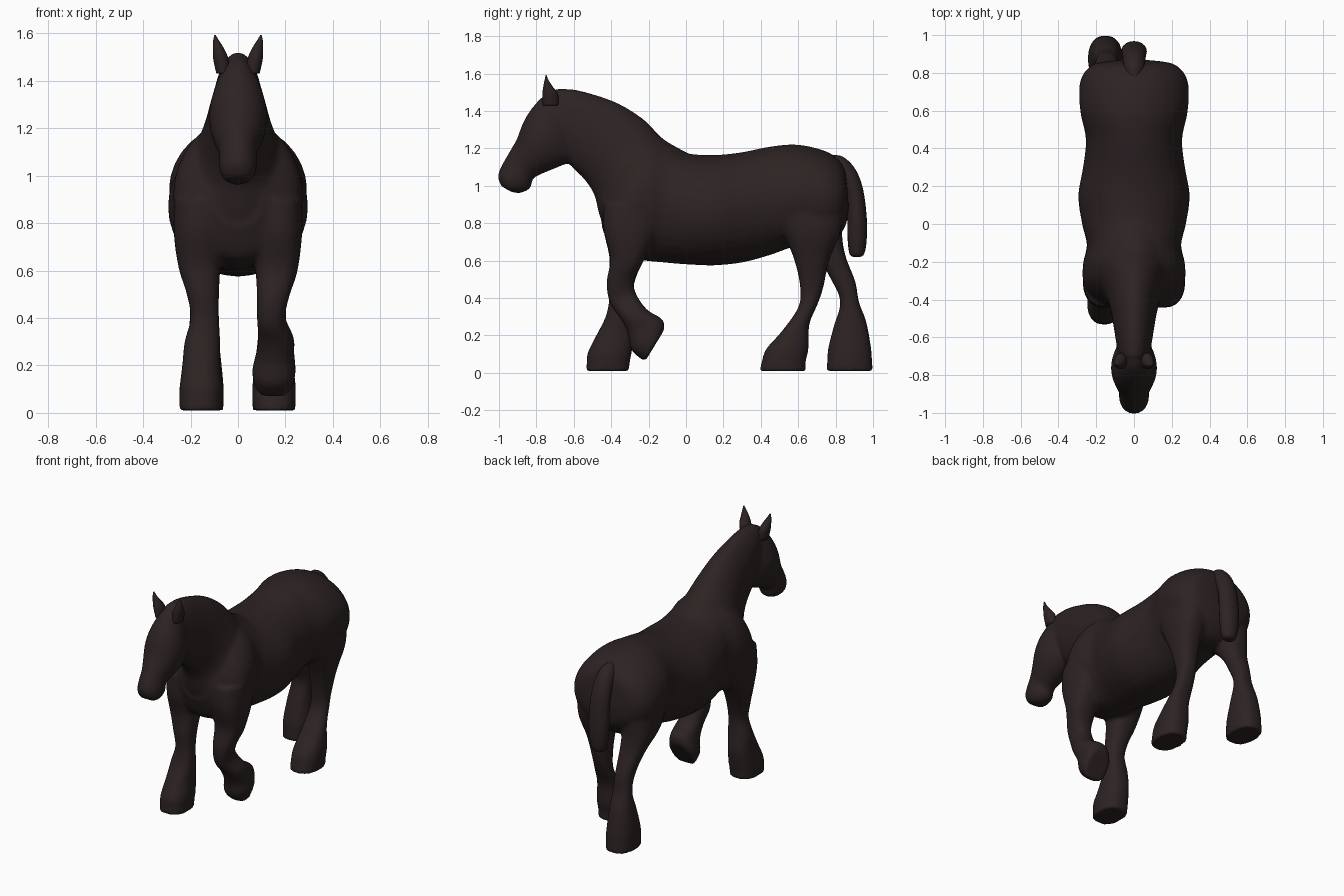
import bpy, bmesh, math
from mathutils import Vector

coat = bpy.data.materials.new("dark brown coat")
coat.diffuse_color = (0.026, 0.0165, 0.0165, 1)


def spline(a, b, c, d, t):
    """Catmull-Rom value between b and c."""
    return 0.5 * (2 * b + (c - a) * t + (2 * a - 5 * b + 4 * c - d) * t * t
                  + (3 * b - a - 3 * c + d) * t ** 3)


def loft(bm, sections, steps=5, sides=32, power=1.0):
    """Closed tube; section = (y1, z1, y2, z2, centre x, half width)."""
    secs = [Vector(s) for s in sections]
    secs = [secs[0]] + secs + [secs[-1]]
    rows = []
    for i in range(1, len(secs) - 2):
        rows += [spline(*secs[i - 1:i + 3], k / steps) for k in range(steps)]
    rows.append(secs[-1])
    rings = []
    for y1, z1, y2, z2, x, w in rows:
        ring = []
        for k in range(sides):
            a = 2 * math.pi * k / sides
            c, s = (math.copysign(abs(f) ** power, f) for f in (math.cos(a), math.sin(a)))
            ring.append(bm.verts.new((x + w * s, (y1 + y2) / 2 + (y1 - y2) / 2 * c,
                                      (z1 + z2) / 2 + (z1 - z2) / 2 * c)))
        rings.append(ring)
    for r, q in zip(rings, rings[1:]):
        for k in range(sides):
            n = (k + 1) % sides
            bm.faces.new((r[k], r[n], q[n], q[k]))
    bm.faces.new(rings[0][::-1])
    bm.faces.new(rings[-1])


def finish(bm, name):
    bmesh.ops.recalc_face_normals(bm, faces=bm.faces)
    mesh = bpy.data.meshes.new(name)
    bm.to_mesh(mesh)
    bm.free()
    mesh.materials.append(coat)
    mesh.shade_smooth()
    ob = bpy.data.objects.new(name, mesh)
    bpy.context.collection.objects.link(ob)
    return ob


body = bmesh.new()

# Barrel, from rump to chest
loft(body, [
    (.86, 1.02, .87, .88, 0, .10),
    (.84, 1.11, .845, .77, 0, .22),
    (.76, 1.18, .75, .68, 0, .285),
    (.60, 1.22, .60, .68, 0, .285),
    (.45, 1.21, .45, .63, 0, .255),
    (.30, 1.18, .30, .59, 0, .27),
    (.15, 1.165, .15, .575, 0, .295),
    (0, 1.175, 0, .58, 0, .275),
    (-.10, 1.22, -.12, .59, 0, .25),
    (-.20, 1.24, -.22, .60, 0, .27),
    (-.30, 1.19, -.32, .62, 0, .268),
    (-.38, 1.09, -.40, .66, 0, .22),
    (-.45, 1.00, -.45, .78, 0, .11)])

# Neck, crest line to throat line
loft(body, [
    (.02, 1.17, -.42, .72, 0, .21),
    (-.12, 1.25, -.465, .85, 0, .19),
    (-.22, 1.35, -.49, .95, 0, .15),
    (-.35, 1.435, -.54, 1.03, 0, .125),
    (-.48, 1.485, -.60, 1.09, 0, .108),
    (-.60, 1.515, -.65, 1.15, 0, .095),
    (-.70, 1.52, -.70, 1.20, 0, .08)])

# Head, poll to muzzle
loft(body, [
    (-.66, 1.52, -.58, 1.25, 0, .06),
    (-.75, 1.49, -.60, 1.14, 0, .098),
    (-.82, 1.42, -.66, 1.11, 0, .12),
    (-.87, 1.34, -.72, 1.085, 0, .118),
    (-.905, 1.25, -.78, 1.06, 0, .10),
    (-.945, 1.18, -.82, 1.035, 0, .08),
    (-.99, 1.10, -.83, .99, 0, .08),
    (-1.005, 1.05, -.88, .963, 0, .07),
    (-.99, 1.00, -.93, .965, 0, .045)])

# Planted foreleg
loft(body, [
    (-.44, .90, -.12, .90, -.15, .12),
    (-.44, .76, -.16, .74, -.165, .105),
    (-.41, .62, -.23, .60, -.162, .088),
    (-.415, .50, -.27, .50, -.148, .068),
    (-.41, .40, -.295, .40, -.14, .06),
    (-.43, .30, -.29, .30, -.15, .075),
    (-.48, .20, -.28, .20, -.155, .08),
    (-.525, .11, -.29, .11, -.155, .091),
    (-.53, .06, -.30, .06, -.157, .091),
    (-.535, .01, -.305, .01, -.157, .09)], power=.85)

# Raised foreleg, bent at the knee
loft(body, [
    (-.44, .90, -.12, .90, .15, .12),
    (-.44, .76, -.16, .74, .165, .105),
    (-.405, .61, -.235, .58, .162, .088),
    (-.425, .48, -.275, .50, .148, .068),
    (-.405, .37, -.27, .43, .14, .06),
    (-.35, .29, -.21, .34, .16, .075),
    (-.31, .21, -.13, .29, .157, .08),
    (-.29, .12, -.115, .245, .152, .091),
    (-.22, .06, -.125, .215, .15, .085)], power=.85)

# Forward hind leg
loft(body, [
    (.45, .92, .85, .96, .15, .12),
    (.52, .75, .83, .77, .165, .105),
    (.58, .60, .765, .60, .155, .078),
    (.61, .46, .735, .46, .145, .06),
    (.60, .35, .705, .37, .145, .06),
    (.51, .22, .66, .26, .15, .075),
    (.43, .13, .655, .13, .152, .09),
    (.405, .06, .64, .06, .152, .091),
    (.395, .01, .64, .01, .152, .09)], power=.85)

# Trailing hind leg
loft(body, [
    (.47, .92, .85, .96, -.15, .12),
    (.57, .75, .835, .75, -.165, .105),
    (.70, .62, .855, .62, -.155, .078),
    (.775, .50, .905, .49, -.145, .06),
    (.825, .38, .925, .38, -.145, .06),
    (.79, .25, .965, .27, -.15, .075),
    (.76, .13, .99, .13, -.152, .09),
    (.755, .06, .995, .06, -.152, .091),
    (.75, .01, 1.0, .01, -.152, .09)], power=.85)

# Fuse the anatomy into one smooth skin
horse = finish(body, "horse_body")
fuse = horse.modifiers.new("fuse", 'REMESH')
fuse.mode = 'VOXEL'
fuse.voxel_size = .0125
fuse.use_smooth_shade = True
soft = horse.modifiers.new("soften", 'SMOOTH')
soft.factor = .5
soft.iterations = 5

# Tail
tail = bmesh.new()
loft(tail, [
    (.78, 1.165, .78, 1.04, 0, .045),
    (.84, 1.155, .81, 1.03, 0, .055),
    (.905, 1.09, .83, 1.00, 0, .06),
    (.947, .98, .855, .94, 0, .065),
    (.967, .82, .862, .82, 0, .068),
    (.965, .70, .865, .70, 0, .06),
    (.952, .635, .875, .635, 0, .045),
    (.93, .62, .895, .62, 0, .02)], sides=20)
finish(tail, "tail")

# Ears
for side, name in ((-1, "ear_left"), (1, "ear_right")):
    ear = bmesh.new()
    loft(ear, [
        (-.765, 1.43, -.68, 1.43, side * .062, .03),
        (-.768, 1.49, -.685, 1.49, side * .072, .033),
        (-.762, 1.535, -.712, 1.53, side * .082, .025),
        (-.755, 1.57, -.735, 1.565, side * .092, .013),
        (-.75, 1.592, -.745, 1.592, side * .097, .003)], sides=14)
    finish(ear, name)
